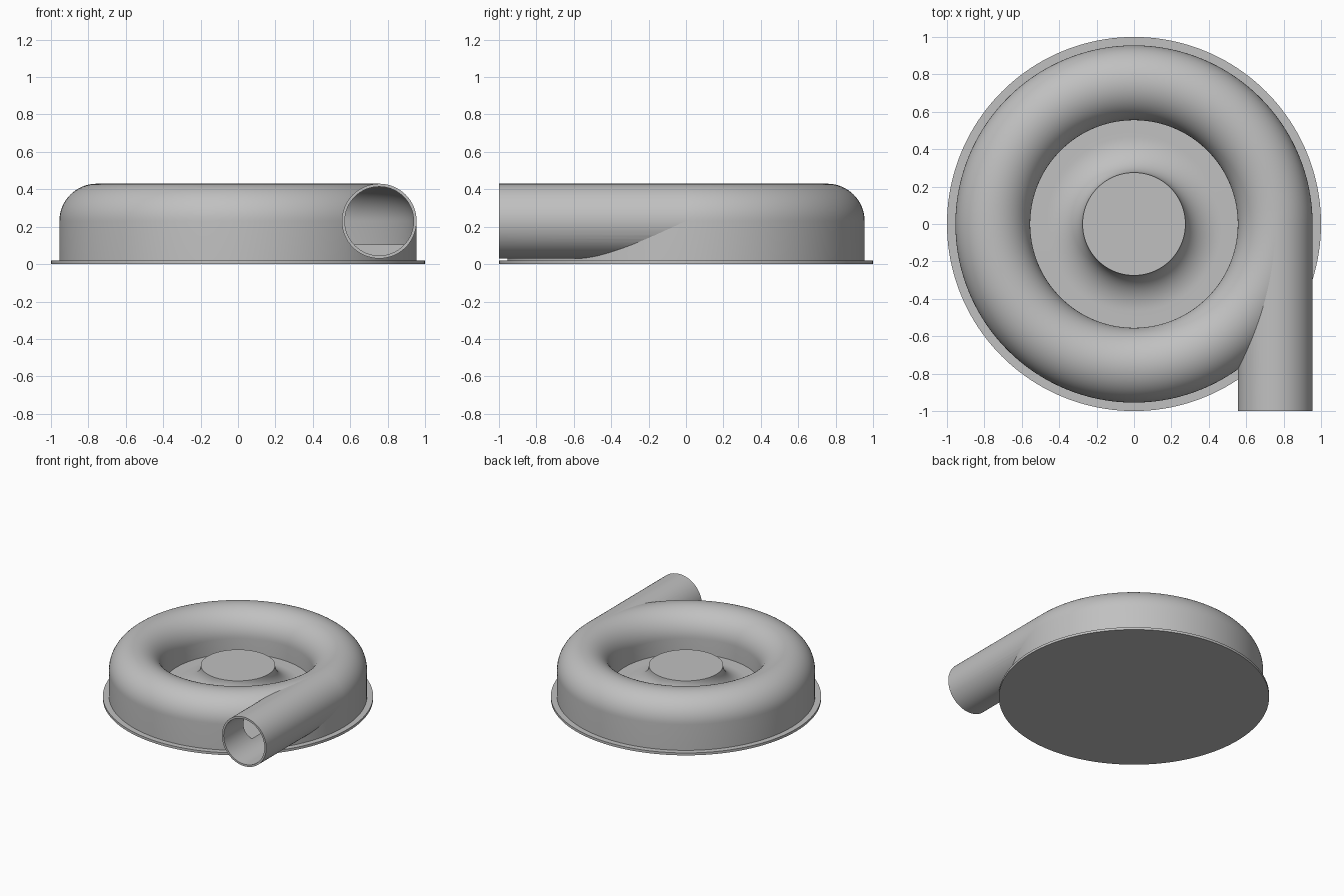
import bpy, bmesh, math
from mathutils import Matrix

cube = bpy.data.objects.get("Cube")
if cube:
    bpy.data.objects.remove(cube, do_unlink=True)

RING, TUBE, AXIS_Z, FLOOR = 0.755, 0.2, 0.23, 0.105
BORE, SEGS, ARC = 0.185, 160, 32

metal = bpy.data.materials.new("light_grey")
metal.use_nodes = True
grey = (0.53, 0.53, 0.53, 1)
metal.diffuse_color = grey
metal.node_tree.nodes["Principled BSDF"].inputs["Base Color"].default_value = grey


def make_object(name, bm):
    bmesh.ops.remove_doubles(bm, verts=bm.verts, dist=1e-5)
    bmesh.ops.recalc_face_normals(bm, faces=bm.faces)
    mesh = bpy.data.meshes.new(name)
    bm.to_mesh(mesh)
    bm.free()
    mesh.materials.append(metal)
    obj = bpy.data.objects.new(name, mesh)
    bpy.context.collection.objects.link(obj)
    return obj


def revolve(name, profile, closed=False):
    """Turn a list of (radius, height) points around the z axis."""
    bm = bmesh.new()
    verts = [bm.verts.new((r, 0, z)) for r, z in profile]
    pairs = list(zip(verts, verts[1:]))
    if closed:
        pairs.append((verts[-1], verts[0]))
    edges = [bm.edges.new(p) for p in pairs]
    bmesh.ops.spin(bm, geom=verts + edges, cent=(0, 0, 0), axis=(0, 0, 1),
                   angle=math.tau, steps=SEGS)
    bmesh.ops.remove_doubles(bm, verts=bm.verts, dist=1e-5)
    return make_object(name, bm)


def rod(name, radius, y_start, y_end):
    """Solid cylinder along y, in line with the outlet."""
    bm = bmesh.new()
    place = (Matrix.Translation((RING, (y_start + y_end) / 2, AXIS_Z))
             @ Matrix.Rotation(math.pi / 2, 4, 'X'))
    bmesh.ops.create_cone(bm, cap_ends=True, segments=2 * ARC, radius1=radius,
                          radius2=radius, depth=y_end - y_start, matrix=place)
    return make_object(name, bm)


def dome(radius):
    """Half circle over the ring, from the outer wall to the inner wall."""
    return [(RING + radius * math.cos(math.pi * i / ARC),
             AXIS_Z + radius * math.sin(math.pi * i / ARC)) for i in range(ARC + 1)]


def hollow(obj, cutters):
    bpy.context.view_layer.objects.active = obj
    for cutter in cutters:
        mod = obj.modifiers.new("cut", 'BOOLEAN')
        mod.operation, mod.solver, mod.object = 'DIFFERENCE', 'EXACT', cutter
        bpy.ops.object.modifier_apply(modifier=mod.name)


# Round base plate
base_plate = revolve("base_plate", [(0, 0), (1, 0), (1, 0.02), (0, 0.02)])

# Ring-shaped housing with a flared hub in the middle
hub_flare = [(0.47 - 0.195 * math.sin(a), 0.27 - 0.165 * math.cos(a))
             for a in (math.pi / 2 * i / 16 for i in range(17))]
housing = revolve("housing", [(0, 0.015), (RING + TUBE, 0.015)] + dome(TUBE)
                  + [(RING - TUBE, FLOOR)] + hub_flare + [(0, 0.27)])

# Straight outlet pipe leaving the ring at a tangent
outlet_pipe = rod("outlet_pipe", TUBE, -1, 0)

# Flow chamber and bore cut out of both parts
chamber = revolve("chamber_cutter", [(RING + BORE, FLOOR)] + dome(BORE)
                  + [(RING - BORE, FLOOR)], closed=True)
bore = rod("bore_cutter", BORE - 0.001, -1.1, 0.001)
for part in (housing, outlet_pipe):
    hollow(part, (chamber, bore))
for cutter in (chamber, bore):
    bpy.data.objects.remove(cutter, do_unlink=True)

# Smooth shading with crisp rims
for part in (base_plate, housing, outlet_pipe):
    bpy.ops.object.select_all(action='DESELECT')
    part.select_set(True)
    bpy.context.view_layer.objects.active = part
    bpy.ops.object.shade_smooth_by_angle(angle=math.radians(30))
